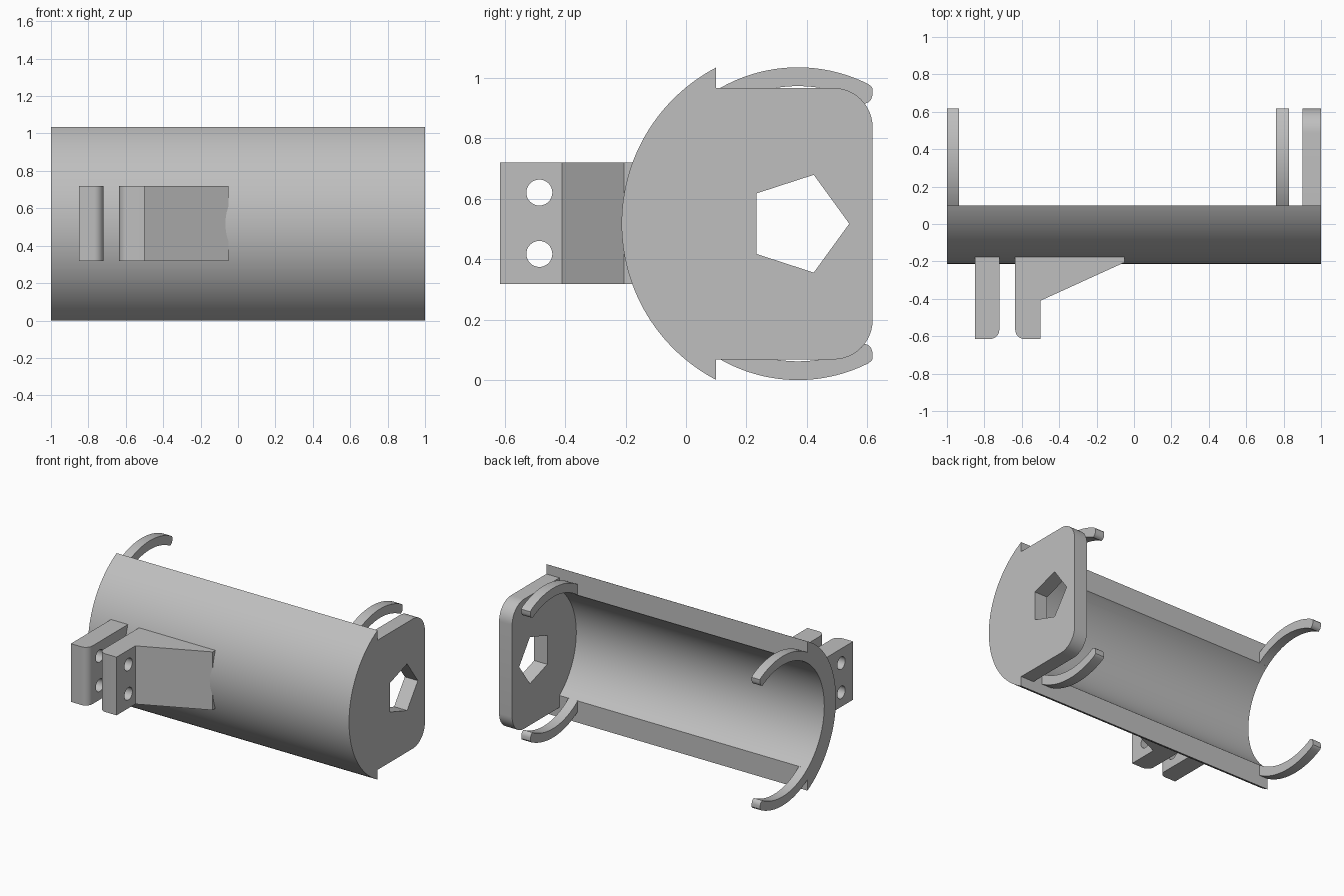
import bpy, bmesh, math
from mathutils import Vector

cube = bpy.data.objects.get("Cube")
if cube:
    bpy.data.objects.remove(cube)

grey = bpy.data.materials.new("light grey")
grey.use_nodes = True
grey.diffuse_color = (0.52, 0.52, 0.52, 1)
grey.node_tree.nodes["Principled BSDF"].inputs["Base Color"].default_value = (0.52, 0.52, 0.52, 1)

CY, CZ = 0.37, 0.517            # axis of the cradle
R_OUT, R_ARM, R_IN = 0.583, 0.517, 0.455
OPEN_Y, BACK_Y = 0.10, 0.617    # cradle opening and rear limit


def arc(cx, cy, r, a0, a1, n):
    """Points on an arc, angles in radians."""
    return [(cx + r * math.cos(a0 + (a1 - a0) * i / n),
             cy + r * math.sin(a0 + (a1 - a0) * i / n)) for i in range(n + 1)]


def prism(name, profile, lo, hi, axis):
    """Extrude a profile: (y, z) along x, or (x, y) along z."""
    place = (lambda p, t: Vector((t, p[0], p[1]))) if axis == "x" else (lambda p, t: Vector((p[0], p[1], t)))
    bm = bmesh.new()
    face = bm.faces.new([bm.verts.new(place(p, lo)) for p in profile])
    out = bmesh.ops.extrude_face_region(bm, geom=[face])
    verts = [g for g in out["geom"] if isinstance(g, bmesh.types.BMVert)]
    step = place((0, 0), hi - lo)
    bmesh.ops.translate(bm, verts=verts, vec=step)
    bmesh.ops.recalc_face_normals(bm, faces=bm.faces)
    mesh = bpy.data.meshes.new(name)
    bm.to_mesh(mesh)
    bm.free()
    mesh.materials.append(grey)
    ob = bpy.data.objects.new(name, mesh)
    bpy.context.collection.objects.link(ob)
    return ob


def combine(target, tool, operation):
    """Apply a boolean and remove the tool object."""
    bpy.context.view_layer.objects.active = target
    mod = target.modifiers.new("cut", "BOOLEAN")
    mod.operation, mod.solver, mod.object = operation, "EXACT", tool
    bpy.ops.object.modifier_apply(modifier=mod.name)
    bpy.data.objects.remove(tool)


def circle(cy, cz, r, n):
    return arc(cy, cz, r, 0, math.tau, n)[:-1]


# Cradle: a solid cylinder segment with a bore that stops at the end wall
half = math.acos((CY - OPEN_Y) / R_OUT)
cradle = prism("cradle", arc(CY, CZ, R_OUT, math.pi - half, math.pi + half, 64), -1, 1, "x")
combine(cradle, prism("bore", circle(CY, CZ, R_IN, 96), -1.1, 0.9, "x"), "DIFFERENCE")

# End wall: rounded plate with a pentagonal hole
h, r = 0.449, 0.13
plate = [(0.05, CZ - h)]
plate += arc(BACK_Y - r, CZ - h + r, r, -math.pi / 2, 0, 12)
plate += arc(BACK_Y - r, CZ + h - r, r, 0, math.pi / 2, 12)
plate += [(0.05, CZ + h)]
combine(cradle, prism("end_plate", plate, 0.9, 1, "x"), "UNION")
combine(cradle, prism("pentagon", circle(CY, CZ, 0.17, 5), 0.8, 1.1, "x"), "DIFFERENCE")
parts = [cradle]

# Curved clip arms, an upper and a lower one at each end
tip = [(BACK_Y, 0.448), (BACK_Y, 0.425), (0.612, 0.411), (0.604, 0.402)]
outer = arc(CY, 0, R_ARM, math.acos((OPEN_Y - CY) / R_ARM), math.acos(0.232 / R_ARM), 28)
inner = arc(CY, 0, R_IN, math.acos(0.222 / R_IN), math.acos((OPEN_Y - CY) / R_IN), 28)
arm = outer + [(0.612, 0.455)] + tip + inner
for end, lo, hi in (("left", 0.76, 0.83), ("right", -1, -0.935)):
    for level, sign in (("upper", 1), ("lower", -1)):
        profile = [(y, CZ + sign * z) for y, z in arm]
        parts.append(prism(f"{level}_{end}_clip_arm", profile, lo, hi, "x"))

# Mounting tabs, each with one rounded front corner
f, back, front = 0.05, -0.165, -0.615
tab = [(-0.85, back), (-0.85, front)]
tab += arc(-0.72 - f, front + f, f, -math.pi / 2, 0, 8) + [(-0.72, back)]
braced = arc(-0.635 + f, front + f, f, math.pi, math.pi * 1.5, 8)
braced += [(-0.5, front), (-0.5, -0.41), (-0.05, -0.205), (-0.05, back), (-0.635, back)]
for name, profile in (("outer_tab", tab), ("braced_tab", braced)):
    ob = prism(name, profile, 0.317, 0.72, "z")
    for z in (0.417, 0.62):
        combine(ob, prism("bolt_hole", circle(-0.485, z, 0.043, 32), -0.95, -0.4, "x"), "DIFFERENCE")
    parts.append(ob)

# Smooth the round surfaces, keep the edges sharp
bpy.ops.object.select_all(action="DESELECT")
for ob in parts:
    ob.select_set(True)
bpy.context.view_layer.objects.active = cradle
bpy.ops.object.shade_smooth_by_angle(angle=math.radians(30))
